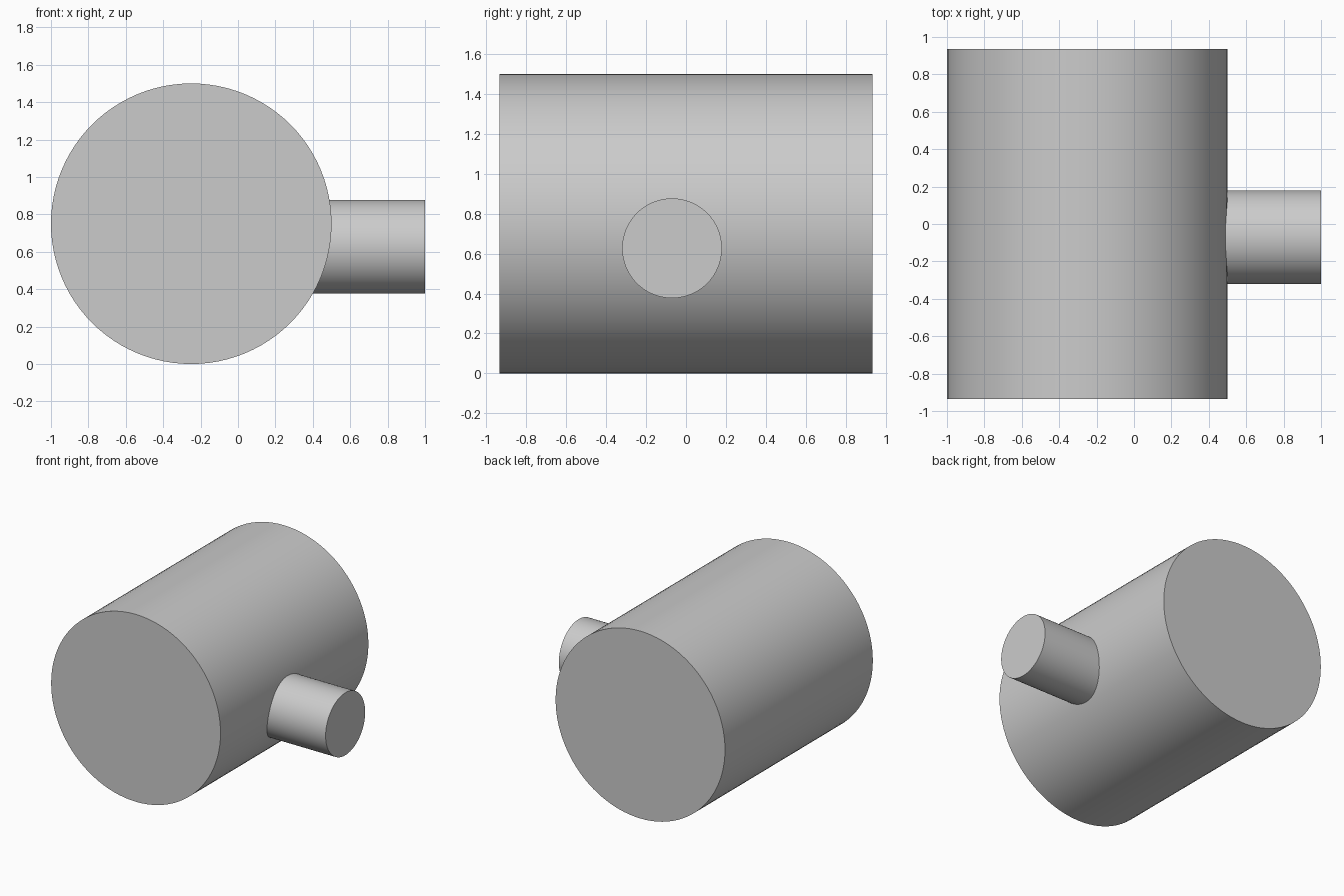
import bpy
from math import pi, radians

default_cube = bpy.data.objects.get("Cube")
if default_cube:
    bpy.data.objects.remove(default_cube, do_unlink=True)

# Single plain grey material
grey = bpy.data.materials.new("light_grey")
grey.use_nodes = True
colour = (0.6, 0.6, 0.6, 1)
grey.diffuse_color = colour
for node in grey.node_tree.nodes:
    if node.type == "BSDF_PRINCIPLED":
        node.inputs["Base Color"].default_value = colour


def cylinder(name, radius, length, centre, rotation):
    """Capped round bar with smooth sides and sharp rims."""
    bpy.ops.mesh.primitive_cylinder_add(
        vertices=96, radius=radius, depth=length,
        location=centre, rotation=rotation)
    part = bpy.context.object
    part.name = name
    part.data.materials.append(grey)
    bpy.ops.object.shade_smooth_by_angle(angle=radians(30))
    return part


# Large drum lying along y
cylinder("drum_body", 0.75, 1.87, (-0.25, 0, 0.75), (pi / 2, 0, 0))

# Short stub on the left side, rooted inside the drum
root, tip = 0.2, 1.0
cylinder("side_stub", 0.25, tip - root,
         ((root + tip) / 2, -0.07, 0.627), (0, pi / 2, 0))
